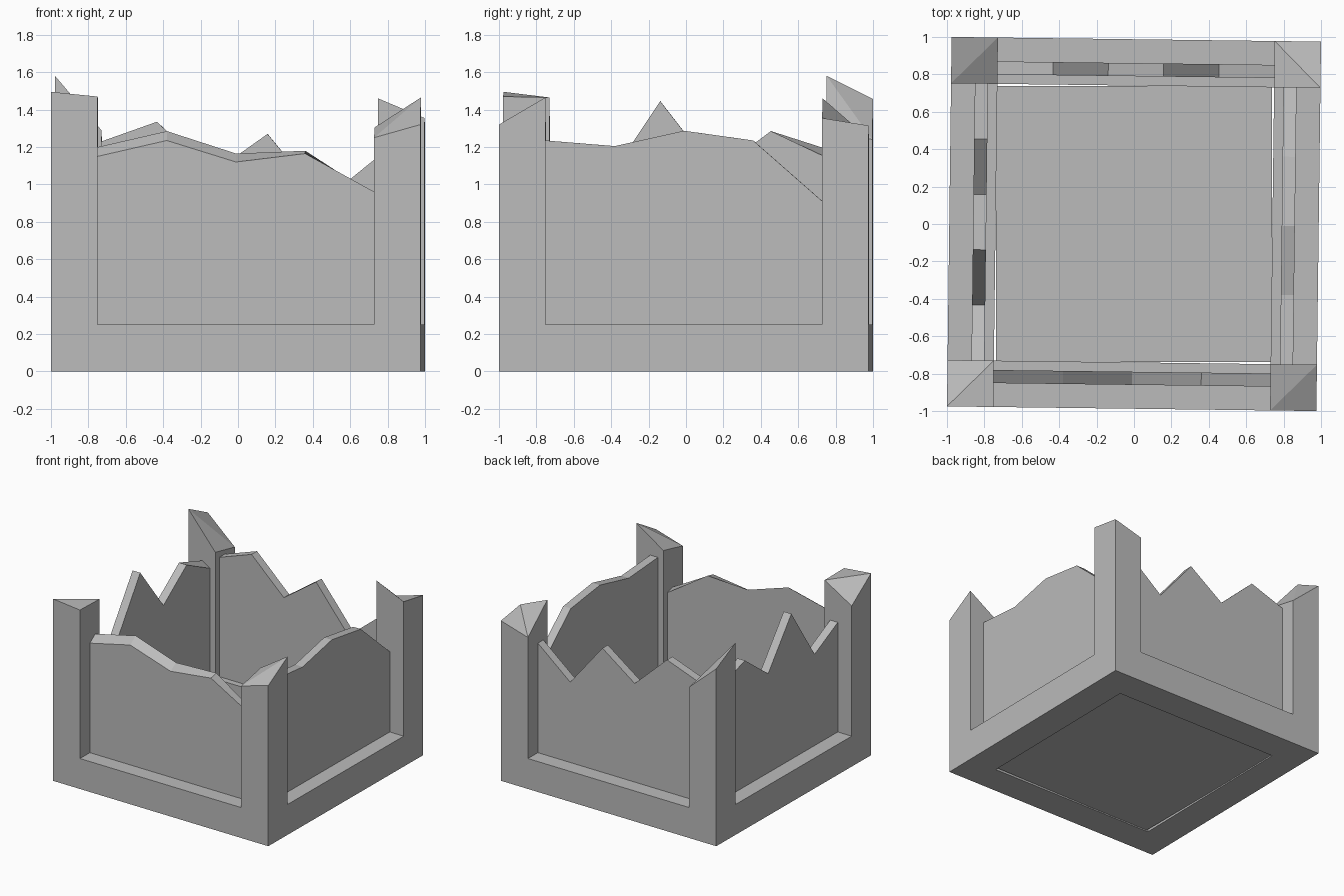
import bpy, bmesh
from mathutils import Matrix

cube = bpy.data.objects.get("Cube")
if cube:
    bpy.data.objects.remove(cube, do_unlink=True)

OUTER, INNER = 0.9876, 0.74      # half widths of the frame ring
SILL = 0.25                      # height of the base beams
PANEL_OUT, PANEL_IN = 0.86, 0.79
TWIST = Matrix.Rotation(-0.0126, 4, 'Z')

stone = bpy.data.materials.new("grey_stone")
stone.use_nodes = True
grey = (0.5, 0.5, 0.5, 1)
stone.diffuse_color = grey
stone.node_tree.nodes["Principled BSDF"].inputs["Base Color"].default_value = grey


def finish(name, bm):
    bmesh.ops.recalc_face_normals(bm, faces=bm.faces)
    mesh = bpy.data.meshes.new(name)
    bm.to_mesh(mesh)
    bm.free()
    mesh.materials.append(stone)
    obj = bpy.data.objects.new(name, mesh)
    bpy.context.collection.objects.link(obj)
    return obj


def block(bm, corners, low, tops, cap, floor):
    """Upright block over four (x, y) corners with a height for each corner."""
    a = [bm.verts.new((x, y, low)) for x, y in corners]
    b = [bm.verts.new((x, y, z)) for (x, y), z in zip(corners, tops)]
    for i in range(4):
        j = (i + 1) % 4
        bm.faces.new((a[i], a[j], b[j], b[i]))
    if floor:
        bm.faces.new(a)
    for face in cap:
        bm.faces.new([b[i] for i in face])


# Frame: base ring with a broken post on each corner
# Heights: outer corner, x-outer/y-inner, inner corner, x-inner/y-outer; then crease along outer-inner
posts = {
    (-1, -1): ((1.495, 1.32, 1.465, 1.47), True),
    (1, -1): ((1.32, 1.465, 1.305, 1.25), False),
    (1, 1): ((1.315, 1.355, 1.46, 1.245), False),
    (-1, 1): ((1.457, 1.58, 1.29, 1.24), False),
}
bm = bmesh.new()
for (sx, sy), (tops, outer_crease) in posts.items():
    xo, xi, yo, yi = sx * OUTER, sx * INNER, sy * OUTER, sy * INNER
    corners = [(xo, yo), (xo, yi), (xi, yi), (xi, yo)]
    cap = [(0, 1, 2), (0, 2, 3)] if outer_crease else [(0, 1, 3), (1, 2, 3)]
    block(bm, corners, 0, [SILL] * 4, [], True)
    block(bm, corners, SILL, tops, cap, False)
for s in (-1, 1):
    beam = [(-INNER, s * OUTER), (INNER, s * OUTER), (INNER, s * INNER), (-INNER, s * INNER)]
    for corners in (beam, [(y, x) for x, y in beam]):
        block(bm, corners, 0, [SILL] * 4, [(0, 1, 2, 3)], True)

# Weld the blocks into one shell, dropping the faces hidden between them
bmesh.ops.remove_doubles(bm, verts=bm.verts, dist=0.0005)
shared = {}
for f in bm.faces:
    shared.setdefault(frozenset(f.verts), []).append(f)
hidden = [f for group in shared.values() if len(group) > 1 for f in group]
bmesh.ops.delete(bm, geom=hidden, context='FACES')
bmesh.ops.recalc_face_normals(bm, faces=bm.faces)
bmesh.ops.dissolve_limit(bm, angle_limit=0.002, verts=bm.verts, edges=bm.edges)
finish("corner_post_frame", bm).matrix_world = TWIST


# Ragged wall panels
def panel(name, place, outer, inner=None):
    inner = inner or outer
    bm = bmesh.new()
    n = len(outer)
    ts = [-INNER + 2 * INNER * i / (n - 1) for i in range(n)]

    def side(depth, heights):
        outline = list(zip(ts, heights)) + [(INNER, SILL), (-INNER, SILL)]
        verts = [bm.verts.new((*place(t, depth), z)) for t, z in outline]
        bm.faces.new(verts)
        return verts

    a, b = side(PANEL_OUT, outer), side(PANEL_IN, inner)
    for i in range(len(a)):
        j = (i + 1) % len(a)
        bm.faces.new((a[i], a[j], b[j], b[i]))
    finish(name, bm).matrix_world = TWIST


panel("front_wall", lambda t, d: (t, -d),
      (1.15, 1.235, 1.12, 1.165, 0.96), (1.2, 1.285, 1.165, 1.18, 0.94))
panel("back_wall", lambda t, d: (t, d), (1.23, 1.335, 1.06, 1.27, 0.91, 1.15))
panel("right_wall", lambda t, d: (d, t), (1.235, 1.205, 1.287, 1.235, 0.91))
panel("left_wall", lambda t, d: (-d, t),
      (1.15, 1.0, 1.445, 1.065, 1.285, 1.19), (1.15, 1.0, 1.445, 1.065, 1.285, 1.145))

# Floor sheet
bm = bmesh.new()
bmesh.ops.create_grid(bm, x_segments=1, y_segments=1, size=0.738,
                      matrix=Matrix.Translation((0, 0, 0.01)))
finish("floor", bm)
